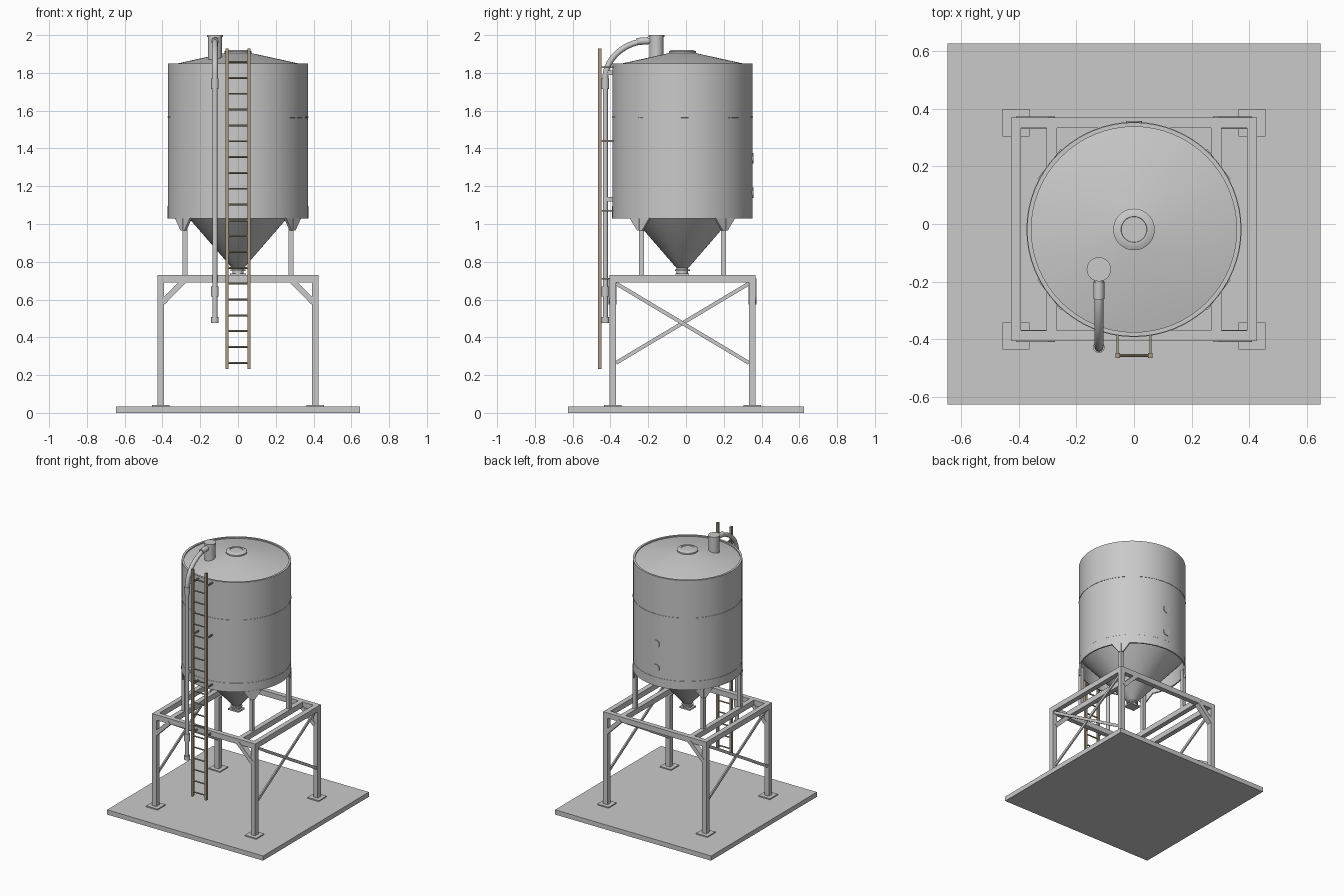
import bpy, bmesh, math
from mathutils import Vector, Matrix

cube = bpy.data.objects.get("Cube")
if cube:
    bpy.data.objects.remove(cube, do_unlink=True)


def material(name, rgb):
    m = bpy.data.materials.new(name)
    m.use_nodes = True
    m.diffuse_color = (*rgb, 1)
    m.node_tree.nodes["Principled BSDF"].inputs["Base Color"].default_value = (*rgb, 1)
    return m


STEEL = material("grey steel", (0.59, 0.59, 0.59))
BROWN = material("brown ladder metal", (0.4, 0.33, 0.23))
CY = -0.019         # tank axis
R = 0.371           # tank radius


def finish(name, bm, mat=STEEL, smooth=False):
    bmesh.ops.recalc_face_normals(bm, faces=bm.faces)
    mesh = bpy.data.meshes.new(name)
    bm.to_mesh(mesh)
    bm.free()
    mesh.materials.append(mat)
    ob = bpy.data.objects.new(name, mesh)
    bpy.context.collection.objects.link(ob)
    if smooth:
        bpy.ops.object.select_all(action='DESELECT')
        ob.select_set(True)
        bpy.context.view_layer.objects.active = ob
        bpy.ops.object.shade_smooth_by_angle(angle=math.radians(30))
    return ob


def box(name, x0, x1, y0, y1, z0, z1, mat=STEEL):
    bm = bmesh.new()
    mid = Vector((x0 + x1, y0 + y1, z0 + z1)) / 2
    size = Matrix.Diagonal((x1 - x0, y1 - y0, z1 - z0, 1))
    bmesh.ops.create_cube(bm, size=1, matrix=Matrix.Translation(mid) @ size)
    return finish(name, bm, mat)


def bar(name, a, b, w, d, mat=STEEL):
    """Rectangular bar running from a to b."""
    a, b = Vector(a), Vector(b)
    bm = bmesh.new()
    rot = (b - a).to_track_quat('Z', 'Y').to_matrix().to_4x4()
    size = Matrix.Diagonal((w, d, (b - a).length, 1))
    bmesh.ops.create_cube(bm, size=1, matrix=Matrix.Translation((a + b) / 2) @ rot @ size)
    return finish(name, bm, mat)


def rod(name, a, b, r, mat=STEEL, segs=20):
    a, b = Vector(a), Vector(b)
    bm = bmesh.new()
    rot = (b - a).to_track_quat('Z', 'Y').to_matrix().to_4x4()
    bmesh.ops.create_cone(bm, cap_ends=True, segments=segs, radius1=r, radius2=r,
                          depth=(b - a).length, matrix=Matrix.Translation((a + b) / 2) @ rot)
    return finish(name, bm, mat, True)


def lathe(name, profile, x=0, y=CY, segs=64):
    bm = bmesh.new()
    vs = [bm.verts.new((x + r, y, z)) for r, z in profile]
    es = [bm.edges.new(p) for p in zip(vs, vs[1:])]
    bmesh.ops.spin(bm, geom=vs + es, cent=(x, y, 0), axis=(0, 0, 1),
                   angle=math.tau, steps=segs)
    bmesh.ops.remove_doubles(bm, verts=bm.verts, dist=0.0001)
    return finish(name, bm, STEEL, True)


# Foundation slab
box("slab", -0.646, 0.646, -0.626, 0.626, 0, 0.035)

# Support frame: legs, feet, top beams
LX, YF, YB = 0.409, -0.388, 0.351
H = 0.018
for side, sx in (("right", -1), ("left", 1)):
    x = sx * LX
    for end, y in (("front", YF), ("back", YB)):
        tag = f"{end}_{side}"
        box(f"foot_plate_{tag}", x - 0.047, x + 0.047, y - 0.047, y + 0.047, 0.035, 0.043)
        box(f"frame_leg_{tag}", x - H, x + H, y - H, y + H, 0.043, 0.692)
        bar(f"knee_brace_{tag}", (x - sx * 0.01, y, 0.585), (sx * 0.285, y, 0.7), 0.042, 0.03)
    box(f"side_beam_{side}", x - H, x + H, YF + H, YB - H, 0.69, 0.73)
    ix = sx * 0.285
    box(f"inner_beam_{side}", ix - H, ix + H, YF + H, YB - H, 0.69, 0.73)
    # Crossed side braces, one slightly behind the other
    bar(f"cross_brace_a_{side}", (x + 0.005, YF + H, 0.685), (x + 0.005, YB - H, 0.265), 0.01, 0.02)
    bar(f"cross_brace_b_{side}", (x - 0.005, YF + H, 0.265), (x - 0.005, YB - H, 0.685), 0.01, 0.02)
for end, y in (("front", YF), ("back", YB)):
    box(f"cross_beam_{end}", -LX - H, LX + H, y - H, y + H, 0.69, 0.73)

# Tank shell with open skirt, raised rim and conical roof
lathe("tank_shell", [(0.362, 1.15), (0.362, 1.03), (R + 0.001, 1.03), (R + 0.001, 1.095),
                     (R, 1.096), (R, 1.85), (0.356, 1.85),
                     (0.356, 1.842), (0.06, 1.907), (0, 1.907)])
lathe("tank_seam", [(R - 0.002, 1.562), (R + 0.002, 1.563), (R + 0.002, 1.569), (R - 0.002, 1.57)])
lathe("hopper_cone", [(0.363, 1.15), (0.034, 0.77), (0.03, 0.768), (0.03, 0.735), (0, 0.735)])
lathe("outlet_collar", [(0.03, 0.76), (0.04, 0.76), (0.04, 0.75), (0.03, 0.75)], segs=32)
box("outlet_flange", -0.043, 0.043, CY - 0.036, CY + 0.036, 0.727, 0.738)
lathe("roof_hatch", [(0.072, 1.89), (0.072, 1.914), (0.055, 1.922), (0.045, 1.922),
                     (0.044, 1.918), (0, 1.918)], segs=40)

# Tank legs capped by tapered gusset plates set along the skirt
for sx in (-1, 1):
    for sy in (-1, 1):
        tag = ("front" if sy < 0 else "back") + ("_right" if sx < 0 else "_left")
        c = Vector((sx * 0.281, CY + sy * 0.217, 0))
        out = Vector((c.x, c.y - CY, 0)).normalized()
        tan = Vector((-out.y, out.x, 0))
        up = Vector((0, 0, 1))
        bar(f"tank_leg_{tag}", c + up * 0.73, c + up * 1.03, 0.026, 0.026)
        bm = bmesh.new()
        outline = [(-0.066, 1.032), (0.066, 1.032), (0.016, 0.965), (-0.016, 0.965)]
        face = bm.faces.new([bm.verts.new(c + tan * t + up * z + out * 0.003) for t, z in outline])
        new = bmesh.ops.extrude_face_region(bm, geom=[face])["geom"]
        bmesh.ops.translate(bm, vec=out * 0.014,
                            verts=[g for g in new if isinstance(g, bmesh.types.BMVert)])
        finish(f"leg_gusset_{tag}", bm)

# Round inspection ports on the back
for name, z in (("upper", 1.347), ("lower", 1.165)):
    rod(f"inspection_port_{name}", (0, CY + R - 0.01, z), (0, CY + R + 0.005, z), 0.028)

# Vent pot on the roof
PX, PY = -0.122, -0.157
rod("vent_pot", (PX, PY, 1.86), (PX, PY, 1.99), 0.037, segs=32)
rod("vent_lid", (PX, PY, 1.99), (PX, PY, 2.0), 0.042, segs=32)

# Fill pipe: curved elbow from the pot, then straight down the front
FY = -0.427
curve = bpy.data.curves.new("fill_elbow", 'CURVE')
curve.dimensions = '3D'
curve.bevel_depth = 0.0155
curve.bevel_resolution = 4
curve.use_fill_caps = True
curve.resolution_u = 16
spline = curve.splines.new('BEZIER')
spline.bezier_points.add(1)
ends = [((PX, -0.19, 1.97), (0, -0.13, 0)), ((PX, FY, 1.77), (0, 0, -0.11))]
for p, (co, h) in zip(spline.bezier_points, ends):
    p.co = co
    p.handle_right = Vector(co) + Vector(h)
    p.handle_left = Vector(co) - Vector(h)
elbow = bpy.data.objects.new("fill_elbow", curve)
bpy.context.collection.objects.link(elbow)
curve.materials.append(STEEL)
rod("fill_pipe", (PX, FY, 0.48), (PX, FY, 1.78), 0.0135)
rod("elbow_coupling", (PX, -0.2, 1.97), (PX, -0.26, 1.966), 0.019)
for name, z0, z1 in (("upper", 1.715, 1.77), ("lower", 0.615, 0.67), ("end", 0.477, 0.507)):
    rod(f"pipe_coupling_{name}", (PX, FY, z0), (PX, FY, z1), 0.02)
for name, z in (("upper", 1.8), ("lower", 1.13)):
    box(f"pipe_bracket_{name}", PX - 0.012, PX + 0.012, FY, CY - 0.345, z - 0.012, z + 0.012)

# Ladder with rungs and stand-offs
LY, LW = -0.456, 0.057
for side, x in (("right", -LW), ("left", LW)):
    box(f"ladder_rail_{side}", x - 0.008, x + 0.008, LY - 0.009, LY + 0.009, 0.232, 1.93, BROWN)
    for i, z in enumerate((0.71, 1.07, 1.44, 1.83)):
        back = YF - H if i == 0 else CY - R + 0.01
        bar(f"ladder_standoff_{side}_{i + 1}", (x, LY, z), (x, back, z), 0.008, 0.01, BROWN)
for i in range(20):
    z = 0.265 + i * 0.0838
    rod(f"ladder_rung_{i + 1}", (-LW, LY, z), (LW, LY, z), 0.005, BROWN, 8)
